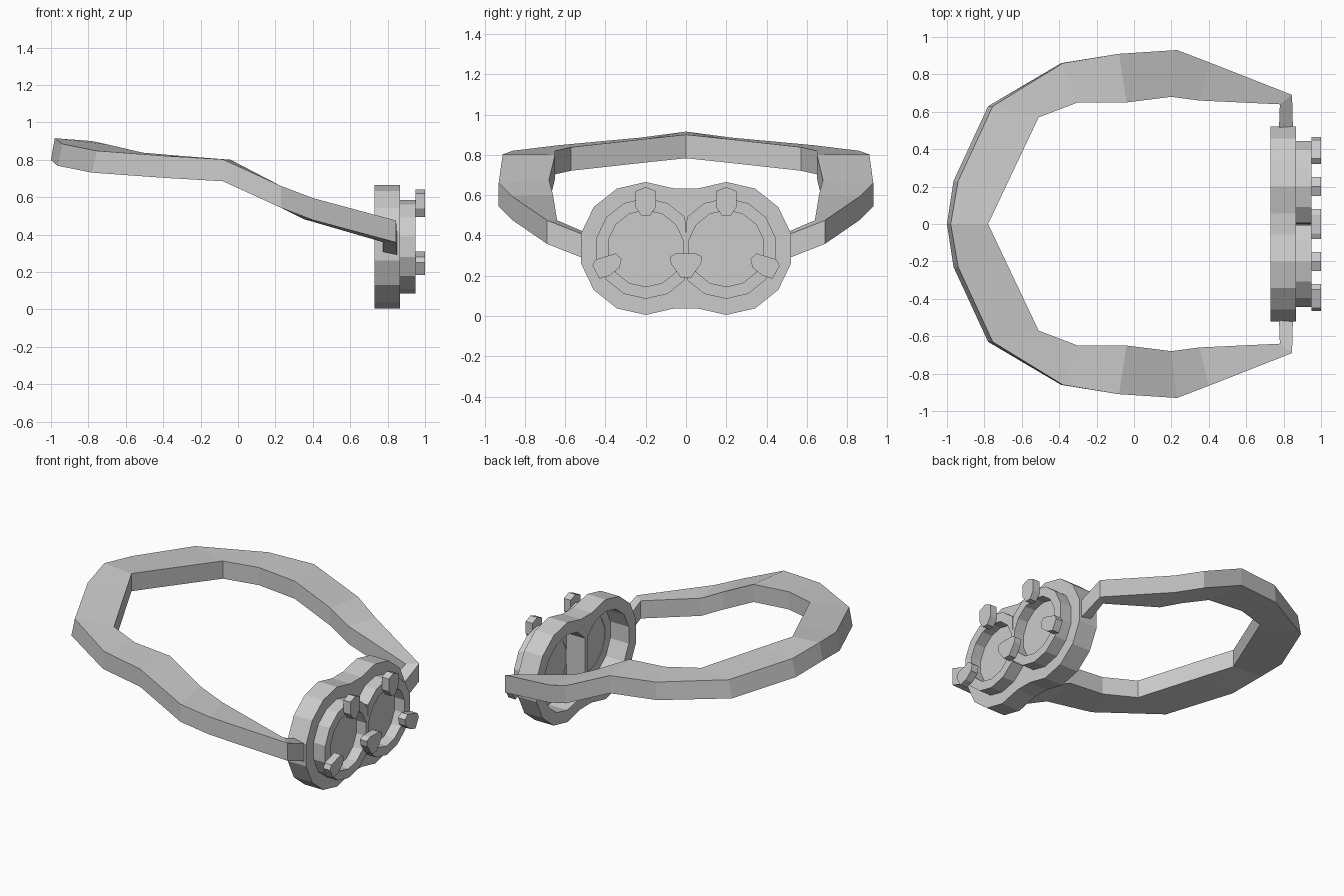
import bpy, bmesh, math

if "Cube" in bpy.data.objects:
    bpy.data.objects.remove(bpy.data.objects["Cube"])

grey = bpy.data.materials.new("plain_grey")
grey.use_nodes = True
grey.diffuse_color = (0.6, 0.6, 0.6, 1)
grey.node_tree.nodes["Principled BSDF"].inputs["Base Color"].default_value = (0.6, 0.6, 0.6, 1)

SIDES, CY, CZ = 14, 0.2, 0.335


def finish(name, bm, mirror=True):
    """Turn a bmesh into a flat shaded object, mirrored across y when asked."""
    bmesh.ops.recalc_face_normals(bm, faces=bm.faces)
    mesh = bpy.data.meshes.new(name)
    bm.to_mesh(mesh)
    bm.free()
    mesh.materials.append(grey)
    ob = bpy.data.objects.new(name, mesh)
    bpy.context.collection.objects.link(ob)
    if mirror:
        mod = ob.modifiers.new("mirror", "MIRROR")
        mod.use_axis = (False, True, False)
        mod.merge_threshold = 0.0005


def lobe(r, limit, flat_bridge=False):
    """One eye outline, cut off at the nose line."""
    pts = []
    for k in range(SIDES):
        a = math.tau * (k / SIDES + 0.25)
        y, z = CY + r * math.cos(a), CZ + r * math.sin(a)
        if y < limit:
            y = limit
            if flat_bridge and k in (2, 5):
                near = 1 if k == 2 else 6
                z = CZ + r * math.sin(math.tau * (near / SIDES + 0.25))
        pts.append((y, z))
    return pts


def rim(name, outer, inner, x0, x1):
    """Extruded outline with a hole; the faces on the nose line stay open."""
    bm = bmesh.new()
    loops = [[bm.verts.new((x, y, z)) for y, z in pts]
             for x, pts in ((x0, outer), (x1, outer), (x1, inner), (x0, inner))]
    for i in range(SIDES):
        j = (i + 1) % SIDES
        for n in range(4):
            a, b = loops[n], loops[(n + 1) % 4]
            quad = (a[i], a[j], b[j], b[i])
            if any(v.co.y > 0.001 for v in quad):
                bm.faces.new(quad)
    finish(name, bm)


def plate(name, pts, x0, x1, mirror=True):
    """Solid extruded outline."""
    bm = bmesh.new()
    back, front = [[bm.verts.new((x, y, z)) for y, z in pts] for x in (x0, x1)]
    bm.faces.new(back)
    bm.faces.new(front)
    for i in range(len(pts)):
        bm.faces.new((back[i - 1], back[i], front[i], front[i - 1]))
    finish(name, bm, mirror)


# Goggle body
rim("goggle_frame", lobe(0.33, 0, True), lobe(0.25, 0.015), 0.73, 0.865)
rim("front_rim", lobe(0.25, 0), lobe(0.19, 0.012), 0.865, 0.95)
plate("lenses", lobe(0.191, 0.012), 0.868, 0.878)

# Clips holding the lenses
plate("top_clips", [(.2, .64), (.25, .62), (.25, .54), (.22, .495),
                    (.18, .495), (.15, .54), (.15, .62)], 0.95, 1.0)
plate("side_clips", [(.465, .25), (.43, .185), (.38, .2), (.33, .24),
                     (.32, .285), (.35, .31), (.45, .28)], 0.95, 1.0)
plate("nose_clip", [(.05, .31), (.08, .295), (.075, .26), (.025, .19), (-.025, .19),
                    (-.075, .26), (-.08, .295), (-.05, .31)], 0.95, 1.0, False)

# Head strap: outer x, outer y, outer top z, inner x, inner y, inner top z, lean of outer face
stations = [
    (-1.0, 0, .915, -.78, 0, .90, .02),
    (-.965, .23, .885, -.69, .19, .88, .025),
    (-.78, .63, .848, -.51, .57, .838, .025),
    (-.39, .86, .82, -.30, .65, .82, .01),
    (-.08, .91, .802, -.04, .65, .80, 0),
    (.23, .93, .66, .20, .68, .675, 0),
    (.40, .865, .595, .35, .66, .60, 0),
    (.845, .69, .475, .78, .64, .475, 0),
    (.85, .50, .40, .775, .50, .415, 0),
]
HEIGHT = 0.117
bm = bmesh.new()
rows = []
for ox, oy, oz, ix, iy, iz, lean in stations:
    rows.append([bm.verts.new(c) for c in (
        (ox + lean, oy, oz), (ix, iy, iz), (ix, iy, iz - HEIGHT), (ox, oy, oz - HEIGHT))])
for a, b in zip(rows, rows[1:]):
    for n in range(4):
        m = (n + 1) % 4
        bm.faces.new((a[n], a[m], b[m], b[n]))
bm.faces.new(rows[-1])
finish("head_strap", bm)
